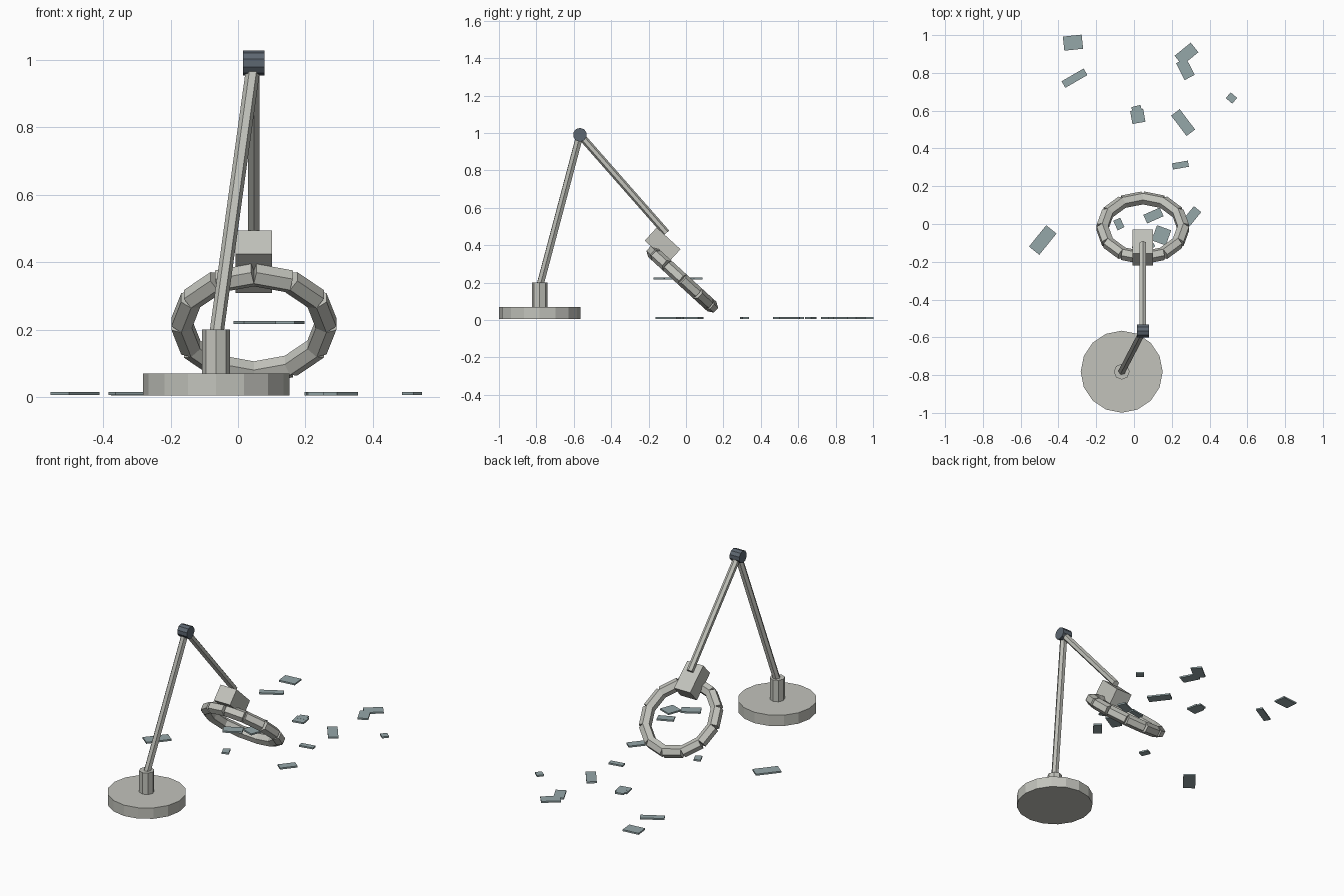
import bpy, bmesh, math
from mathutils import Matrix, Vector

cube = bpy.data.objects.get("Cube")
if cube:
    bpy.data.objects.remove(cube, do_unlink=True)


def material(name, rgb):
    m = bpy.data.materials.new(name)
    m.use_nodes = True
    m.diffuse_color = (*rgb, 1)
    m.node_tree.nodes["Principled BSDF"].inputs["Base Color"].default_value = (*rgb, 1)
    return m


GREY = material("warm grey", (0.54, 0.545, 0.50))
DARK = material("dark slate", (0.11, 0.135, 0.165))
GLASS = material("blue grey", (0.30, 0.385, 0.395))


def finish(name, bm, mat):
    mesh = bpy.data.meshes.new(name)
    bm.to_mesh(mesh)
    bm.free()
    mesh.materials.append(mat)
    obj = bpy.data.objects.new(name, mesh)
    bpy.context.collection.objects.link(obj)
    return obj


def add_rod(bm, start, end, radius, sides):
    a, b = Vector(start), Vector(end)
    turn = (b - a).to_track_quat('Z', 'Y').to_matrix().to_4x4()
    bmesh.ops.create_cone(bm, cap_ends=True, segments=sides, radius1=radius,
                          radius2=radius, depth=(b - a).length,
                          matrix=Matrix.Translation((a + b) / 2) @ turn)


def rod(name, start, end, radius, sides, mat=GREY):
    bm = bmesh.new()
    add_rod(bm, start, end, radius, sides)
    return finish(name, bm, mat)


def block(name, centre, size, mat, turn):
    bm = bmesh.new()
    bmesh.ops.create_cube(bm, size=1, matrix=Matrix.Translation(centre) @ turn
                          @ Matrix.Diagonal((*size, 1)))
    return finish(name, bm, mat)


# Stand: round base, stem, two arms and the elbow between them
FOOT_X, FOOT_Y, ARM_X = -0.065, -0.782, 0.047
elbow = (ARM_X, -0.567, 0.99)
rod("base", (FOOT_X, FOOT_Y, 0.004), (FOOT_X, FOOT_Y, 0.07), 0.217, 16)
rod("stem", (FOOT_X, FOOT_Y, 0.07), (FOOT_X, FOOT_Y, 0.2), 0.042, 8)
rod("lower_arm", (FOOT_X, FOOT_Y, 0.18), elbow, 0.021, 6)
rod("upper_arm", elbow, (ARM_X, -0.105, 0.465), 0.02, 6)
rod("elbow_joint", (0.015, *elbow[1:]), (0.079, *elbow[1:]), 0.037, 10, DARK)

# Tilted head: mounting block and a ring of straight segments
TILT = Matrix.Rotation(math.radians(-42.5), 4, 'X')
block("head_block", (ARM_X, -0.125, 0.401), (0.108, 0.172, 0.095), GREY, TILT)

SEGMENTS, MAJOR, MINOR = 12, 0.215, 0.035
ring = bmesh.new()
for i in range(SEGMENTS):
    ends = [(MAJOR * math.sin(t), MAJOR * math.cos(t), 0)
            for t in (math.tau * i / SEGMENTS, math.tau * (i + 1) / SEGMENTS)]
    add_rod(ring, *ends, MINOR, 6)
ring.transform(Matrix.Translation((ARM_X, -0.02, 0.217)) @ TILT)
finish("ring", ring, GREY)

# Thin flat pieces: x, y, length, width, turn in degrees
GROUND = [
    (-0.323, 0.96, 0.10, 0.075, 6), (-0.315, 0.772, 0.135, 0.04, 30),
    (0.278, 0.90, 0.11, 0.065, 39), (0.272, 0.82, 0.10, 0.06, -63),
    (0.02, 0.57, 0.07, 0.07, 10), (0.016, 0.60, 0.05, 0.05, 14),
    (0.26, 0.537, 0.135, 0.057, -53), (0.516, 0.667, 0.045, 0.04, -40),
    (0.246, 0.312, 0.085, 0.033, 10), (-0.483, -0.085, 0.145, 0.07, 51),
    (0.305, 0.04, 0.10, 0.05, 51), (-0.08, 0, 0.055, 0.04, -65),
]
FLOATING = [(0.103, 0.045, 0.095, 0.05, 24), (0.145, -0.06, 0.08, 0.085, -20),
            (0.05, -0.12, 0.11, 0.06, 30)]

for label, pieces, z in (("ground_plate", GROUND, 0.01), ("floating_plate", FLOATING, 0.221)):
    for i, (x, y, length, width, angle) in enumerate(pieces):
        block(f"{label}_{i + 1}", (x, y, z + 0.0004 * (i % 2)), (length, width, 0.0095),
              GLASS, Matrix.Rotation(math.radians(angle), 4, 'Z'))
